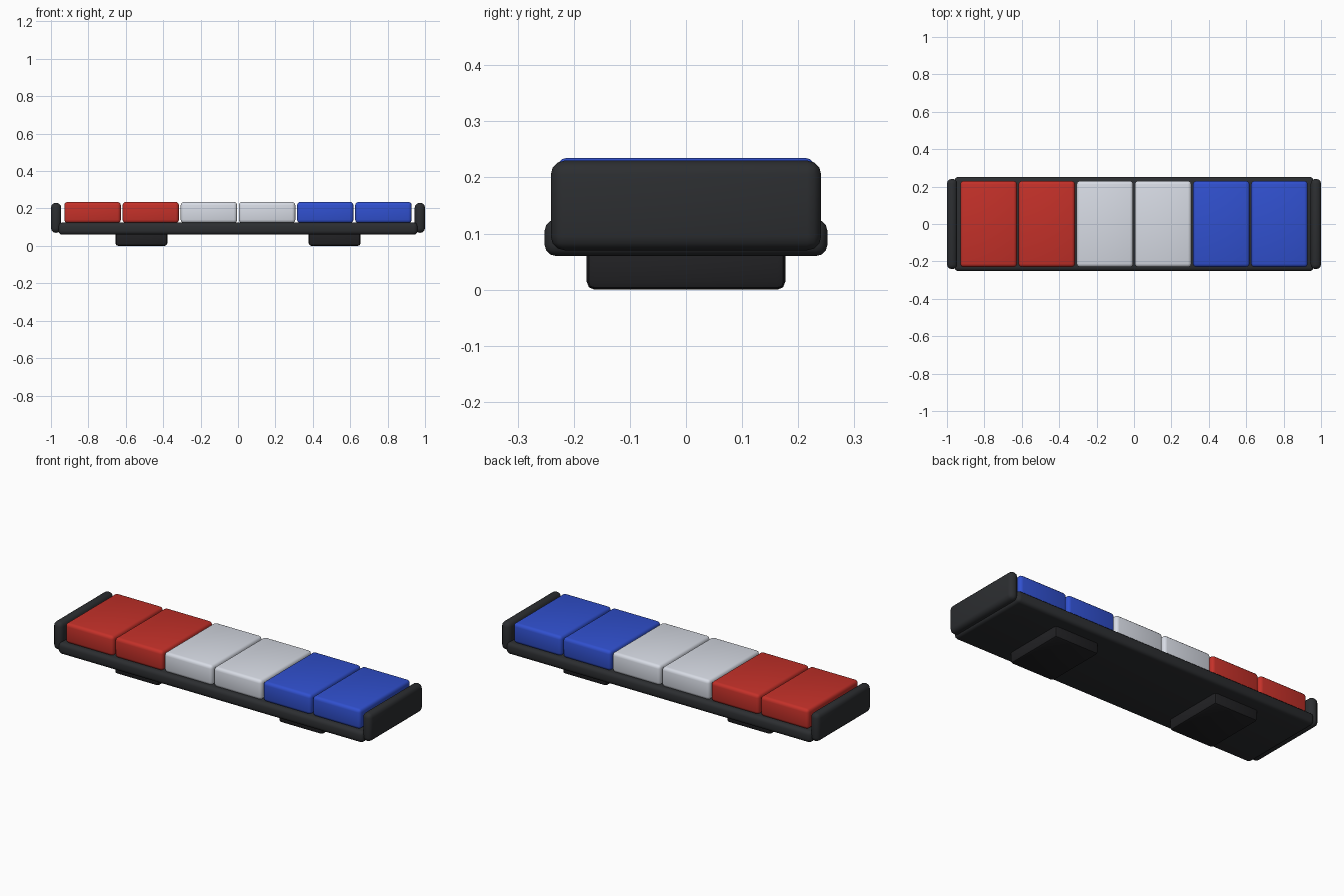
import bpy

if "Cube" in bpy.data.objects:
    bpy.data.objects.remove(bpy.data.objects["Cube"])


def material(name, rgb):
    m = bpy.data.materials.new(name)
    m.diffuse_color = (*rgb, 1)
    m.use_nodes = True
    m.node_tree.nodes["Principled BSDF"].inputs["Base Color"].default_value = m.diffuse_color
    return m


black = material("black_plastic", (0.025, 0.027, 0.03))
dark = material("dark_rubber", (0.015, 0.015, 0.017))
red = material("red_lens", (0.55, 0.03, 0.022))
clear = material("clear_lens", (0.68, 0.71, 0.78))
blue = material("blue_lens", (0.03, 0.08, 0.62))


def rounded_box(name, lo, hi, bevel, segments, mat):
    """Box spanning lo..hi with rounded edges."""
    centre = [(a + b) / 2 for a, b in zip(lo, hi)]
    bpy.ops.mesh.primitive_cube_add(size=1, location=centre)
    ob = bpy.context.object
    ob.name = name
    ob.scale = [b - a for a, b in zip(lo, hi)]
    bpy.ops.object.transform_apply(location=False, rotation=False, scale=True)
    mod = ob.modifiers.new("rounding", 'BEVEL')
    mod.width = bevel
    mod.segments = segments
    bpy.ops.object.modifier_apply(modifier=mod.name)
    bpy.ops.object.shade_smooth_by_angle()
    ob.data.materials.append(mat)
    return ob


# Base tray
rounded_box("base", (-0.96, -0.252, 0.06), (0.96, 0.252, 0.125), 0.02, 3, black)

# Six lens blocks in three colour pairs
pitch, width = 0.311, 0.302
for i, mat in enumerate((red, red, clear, clear, blue, blue)):
    x = (i - 2.5) * pitch
    rounded_box(f"lens_{i + 1}", (x - width / 2, -0.23, 0.122),
                (x + width / 2, 0.23, 0.235), 0.018, 3, mat)

# End caps and mounting feet on both sides
for side, s in (("left", -1), ("right", 1)):
    x0, x1 = sorted((s * 0.945, s * 1.0))
    rounded_box(f"end_cap_{side}", (x0, -0.241, 0.07), (x1, 0.241, 0.23), 0.025, 3, black)
    x0, x1 = sorted((s * 0.378, s * 0.655))
    rounded_box(f"mounting_foot_{side}", (x0, -0.177, 0), (x1, 0.177, 0.075), 0.014, 2, dark)
